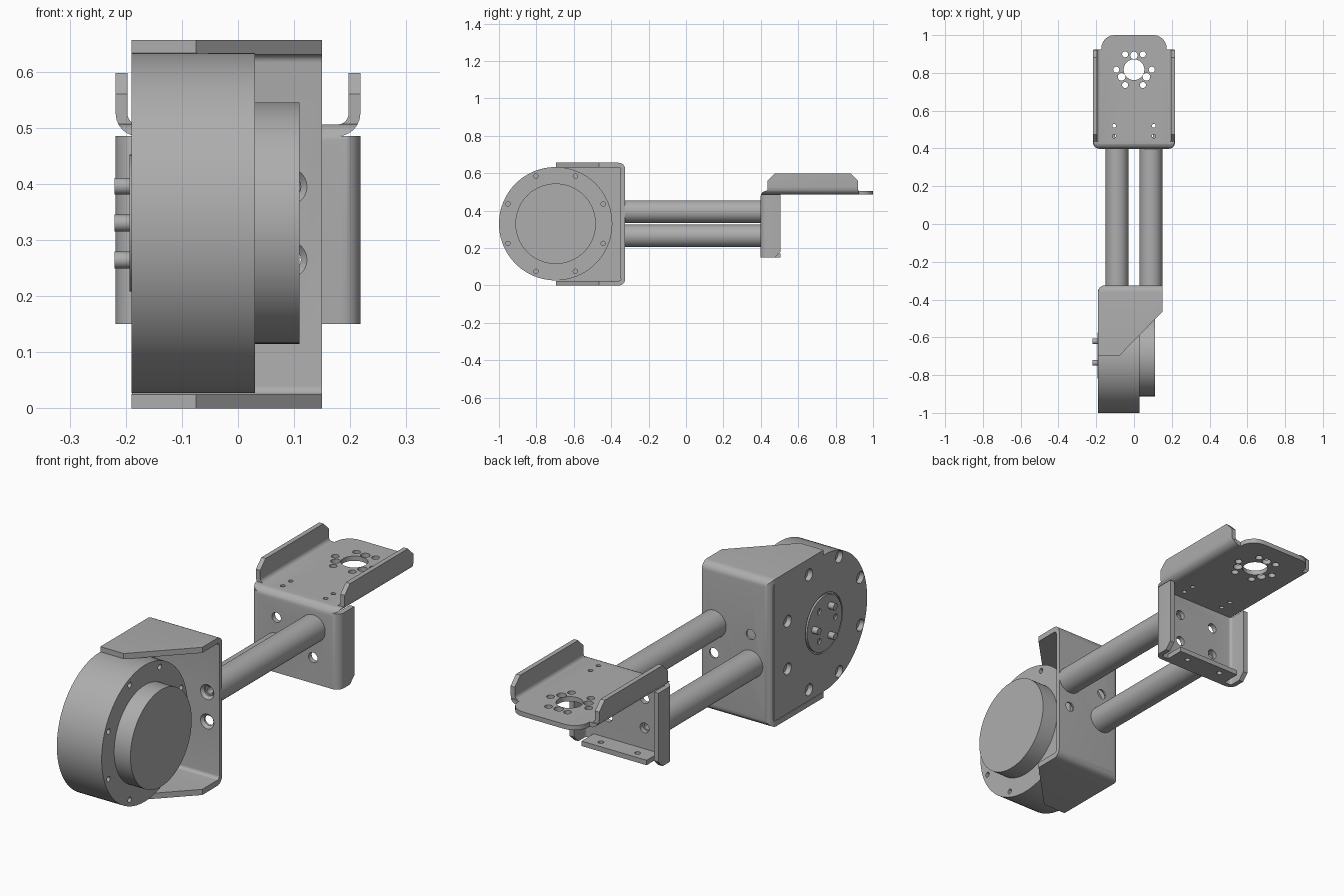
import bpy, bmesh, math
from mathutils import Vector

if "Cube" in bpy.data.objects:
    bpy.data.objects.remove(bpy.data.objects["Cube"])

GREY = (0.42, 0.42, 0.42, 1)
metal = bpy.data.materials.new("plain_grey")
metal.use_nodes = True
metal.diffuse_color = GREY
metal.node_tree.nodes["Principled BSDF"].inputs["Base Color"].default_value = GREY


def place(axis, u, v, w):
    return {"x": (w, u, v), "y": (u, w, v), "z": (u, v, w)}[axis]


def rounded(corners, steps=6):
    """Turn (u, v, radius) corners into an outline with arcs."""
    out = []
    for i, (u, v, r) in enumerate(corners):
        p = Vector((u, v))
        if r == 0:
            out.append(p)
            continue
        a = (Vector(corners[i - 1][:2]) - p).normalized()
        b = (Vector(corners[(i + 1) % len(corners)][:2]) - p).normalized()
        half = a.angle(b) / 2
        centre = p + (a + b).normalized() * r / math.sin(half)
        start = p + a * r / math.tan(half) - centre
        end = p + b * r / math.tan(half) - centre
        sweep = start.angle_signed(end)
        for k in range(steps + 1):
            t = -sweep * k / steps
            out.append(centre + Vector((start.x * math.cos(t) - start.y * math.sin(t),
                                        start.x * math.sin(t) + start.y * math.cos(t))))
    return out


def finish(name, bm):
    bmesh.ops.recalc_face_normals(bm, faces=bm.faces)
    mesh = bpy.data.meshes.new(name)
    bm.to_mesh(mesh)
    bm.free()
    mesh.materials.append(metal)
    ob = bpy.data.objects.new(name, mesh)
    bpy.context.collection.objects.link(ob)
    return ob


def prism(name, outline, axis, lo, hi):
    bm = bmesh.new()
    ends = [[bm.verts.new(place(axis, u, v, w)) for u, v in outline] for w in (lo, hi)]
    n = len(outline)
    for ring in ends:
        bm.faces.new(ring)
    for i in range(n):
        j = (i + 1) % n
        bm.faces.new((ends[0][i], ends[0][j], ends[1][j], ends[1][i]))
    return finish(name, bm)


def rod(name, axis, u, v, lo, hi, r, r2=None, sides=24):
    """Cylinder or cone along an axis."""
    r2 = r if r2 is None else r2
    bm = bmesh.new()
    rings = []
    for w, rad in ((lo, r), (hi, r2)):
        rings.append([bm.verts.new(place(axis, u + rad * math.cos(2 * math.pi * k / sides),
                                         v + rad * math.sin(2 * math.pi * k / sides), w))
                      for k in range(sides)])
        bm.faces.new(rings[-1])
    for k in range(sides):
        j = (k + 1) % sides
        bm.faces.new((rings[0][k], rings[0][j], rings[1][j], rings[1][k]))
    return finish(name, bm)


def boolean(ob, tools, operation="DIFFERENCE"):
    bpy.context.view_layer.objects.active = ob
    for tool in tools:
        mod = ob.modifiers.new("cut", "BOOLEAN")
        mod.operation, mod.solver, mod.object = operation, "EXACT", tool
        bpy.ops.object.modifier_apply(modifier=mod.name)
    for tool in tools:
        bpy.data.objects.remove(tool)


def ring(u, v, radius, count, start):
    return [(u + radius * math.cos(start + 2 * math.pi * k / count),
             v + radius * math.sin(start + 2 * math.pi * k / count)) for k in range(count)]


MY, MZ = -0.697, 0.33          # motor axis
TOP = 0.656                    # height of the motor bracket
BOLTS = [(x, z) for x in (-0.09, 0.09) for z in (0.265, 0.395)]
RIM = ring(MY, MZ, 0.276, 8, math.pi / 8)

# Motor body and its stepped cap
motor = rod("motor_body", "x", MY, MZ, -0.166, 0.03, 0.303, sides=96)
boolean(motor, [rod("cut", "x", u, v, -0.01, 0.05, 0.012, sides=16) for u, v in RIM])
rod("motor_cap", "x", MY, MZ, 0.03, 0.11, 0.215, sides=96)

# Motor bracket: bent channel trimmed to its footprint
back = -0.325
channel = rounded([(-0.7, 0, 0), (back, 0, 0.035), (back, TOP, 0.035), (-0.7, TOP, 0),
                   (-0.7, TOP - 0.025, 0), (back - 0.02, TOP - 0.025, 0.015),
                   (back - 0.02, 0.025, 0.015), (-0.7, 0.025, 0)])
footprint = rounded([(-0.19, -0.695, 0), (-0.075, -0.695, 0), (0.15, -0.465, 0),
                     (0.15, back, 0), (-0.19, back, 0.035)])
bracket = prism("motor_bracket", channel, "x", -0.2, 0.16)
boolean(bracket, [prism("mask", footprint, "z", -0.1, 0.8)], "INTERSECT")
boolean(bracket, [rod("cut", "y", x, z, -0.4, -0.3, 0.022) for x, z in BOLTS]
        + [rod("cut", "y", x, z, -0.346, -0.332, 0.034, 0.021) for x, z in BOLTS])

# Side plate carrying the motor, round at the free end
arc = [(MY + 0.303 * math.cos(t), MZ + 0.303 * math.sin(t))
       for t in [math.pi / 2 + math.pi * k / 48 for k in range(49)]]
side = prism("motor_side_plate", arc + [(-0.347, MZ - 0.303), (-0.347, MZ + 0.303)],
             "x", -0.19, -0.166)
boolean(side, [rod("cut", "x", u, v, -0.2, -0.17, 0.028, 0.022) for u, v in RIM])
groove = rod("cut", "x", MY, MZ, -0.2, -0.184, 0.13, sides=64)
boolean(side, [groove])

# Output hub with three pins and three holes
hub = rod("output_hub", "x", MY, MZ, -0.193, -0.18, 0.122, sides=64)
boolean(hub, [rod("cut", "x", u, v, -0.21, -0.186, 0.013, sides=16)
              for u, v in ring(MY, MZ, 0.076, 3, math.pi / 3)])
for i, (u, v) in enumerate(ring(MY, MZ, 0.076, 3, 0)):
    rod("hub_pin_%d" % (i + 1), "x", u, v, -0.22, -0.19, 0.015)

# Two bored tubes on a diagonal
for name, x, z in (("upper_tube", 0.09, 0.395), ("lower_tube", -0.09, 0.265)):
    tube = rod(name, "y", x, z, back, 0.4, 0.06, sides=48)
    boolean(tube, [rod("cut", "y", x, z, w, w + 0.1, 0.015) for w in (back - 0.02, 0.32)])


# End bracket: upright with side flanges
def u_outline(half, base, tip, t, r):
    return rounded([(-half, tip, 0), (-half, base, r), (half, base, r), (half, tip, 0),
                    (half - t, tip, 0), (half - t, base + t, r - t),
                    (-half + t, base + t, r - t), (-half + t, tip, 0)])


upright = prism("end_bracket_upright", u_outline(0.218, 0.398, 0.505, 0.022, 0.035), "z", 0.1, 0.485)
upright_mask = rounded([(0.398, 0.15, 0), (0.475, 0.15, 0), (0.505, 0.18, 0),
                        (0.505, 0.505, 0), (0.398, 0.505, 0.035)])
boolean(upright, [prism("mask", upright_mask, "x", -0.3, 0.3)], "INTERSECT")
boolean(upright, [rod("cut", "y", x, z, 0.35, 0.45, 0.022) for x, z in BOLTS])
lip = prism("end_bracket_lip", [(-0.16, 0.42), (0.16, 0.42), (0.16, 0.505), (-0.16, 0.505)],
            "z", 0.15, 0.172)
boolean(lip, [rod("cut", "z", x, 0.468, 0.1, 0.2, 0.012, sides=16) for x in (-0.09, 0.09)])

# Tray with raised sides and a rounded nose
tray = prism("end_bracket_tray", u_outline(0.218, 0.485, 0.598, 0.021, 0.04), "y", 0.39, 1.01)
tray_side = rounded([(0.398, 0.4, 0), (1.0, 0.4, 0), (1.0, 0.507, 0), (0.92, 0.507, 0),
                     (0.92, 0.56, 0), (0.882, 0.598, 0), (0.475, 0.598, 0), (0.437, 0.56, 0),
                     (0.437, 0.507, 0), (0.398, 0.507, 0.035)])
tray_top = rounded([(-0.218, 0.398, 0.03), (0.218, 0.398, 0.03), (0.218, 0.925, 0), (0.173, 0.925, 0),
                    (0.173, 1.0, 0.07), (-0.173, 1.0, 0.07), (-0.173, 0.925, 0), (-0.218, 0.925, 0)])
boolean(tray, [prism("mask", tray_side, "x", -0.3, 0.3),
               prism("mask", tray_top, "z", 0.3, 0.7)], "INTERSECT")
CY = 0.817
holes = [(0, CY, 0.055)]
holes += [(u, v, 0.016) for u, v in ring(0, CY, 0.094, 6, 0)]
holes += [(u, v, 0.02) for u, v in ring(0, CY, 0.076, 3, math.pi / 2)]
holes += [(x, y, 0.01) for x in (-0.105, 0.105) for y in (0.465, 0.52)]
boolean(tray, [rod("cut", "z", x, y, 0.4, 0.55, r) for x, y, r in holes])

# Smooth the round surfaces, keep edges sharp
for ob in bpy.context.scene.objects:
    ob.select_set(ob.type == "MESH")
bpy.context.view_layer.objects.active = motor
bpy.ops.object.shade_smooth_by_angle(angle=math.radians(30))
